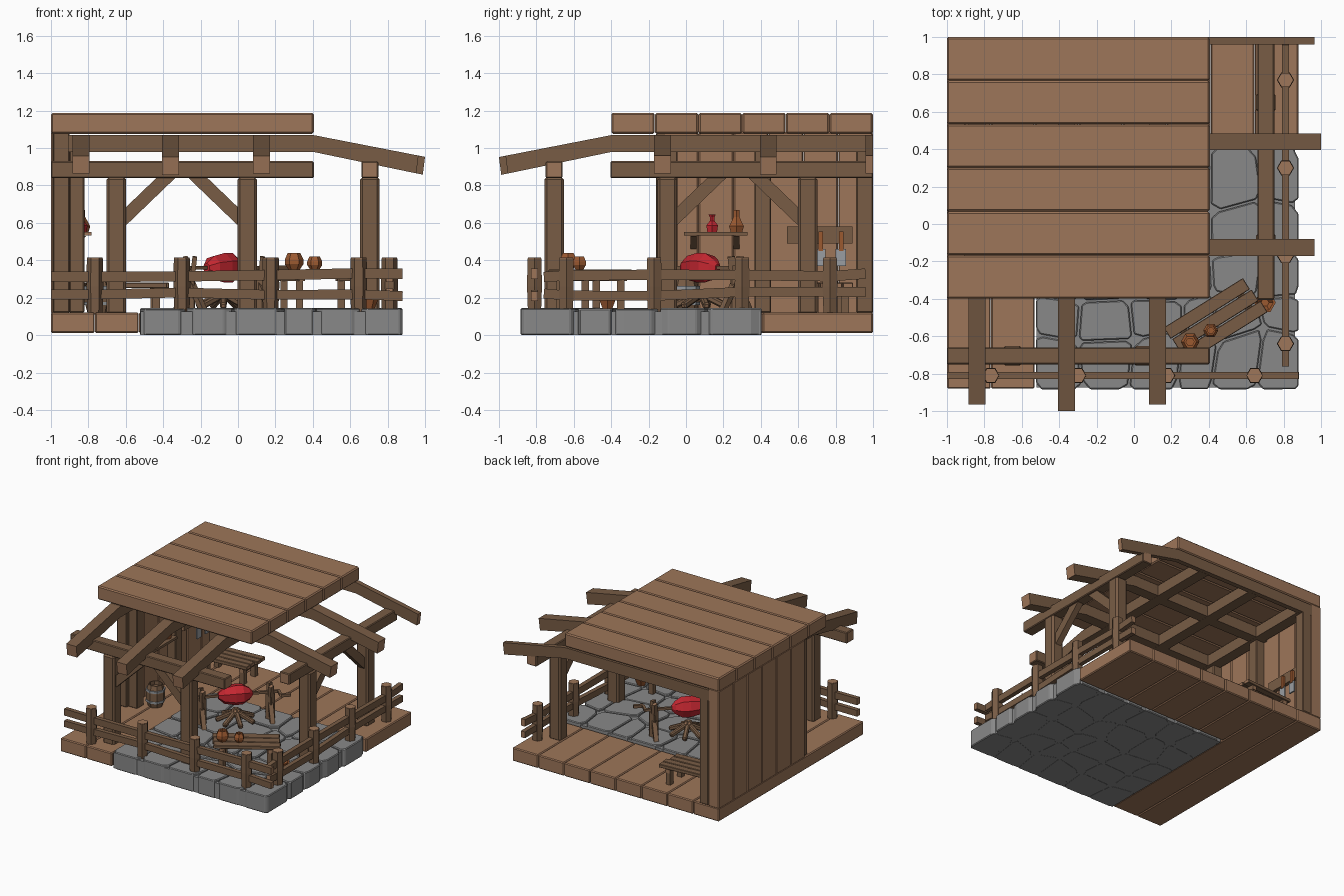
import bpy, bmesh, math, random
from mathutils import Vector, Matrix

if "Cube" in bpy.data.objects:
    bpy.data.objects.remove(bpy.data.objects["Cube"])

random.seed(4)

def mat(name, rgb):
    m = bpy.data.materials.new(name)
    m.diffuse_color = (*rgb, 1)
    m.use_nodes = True
    m.node_tree.nodes["Principled BSDF"].inputs["Base Color"].default_value = m.diffuse_color
    return m

PLANK = mat("light wood", (0.34, 0.18, 0.10))
BEAM = mat("dark wood", (0.19, 0.108, 0.06))
STONE = mat("grey stone", (0.25, 0.25, 0.25))
RED = mat("red", (0.55, 0.02, 0.03))
CLAY = mat("orange clay", (0.33, 0.10, 0.03))
STEEL = mat("grey steel", (0.32, 0.34, 0.36))

def finish(bm, name, *mats):
    bmesh.ops.recalc_face_normals(bm, faces=bm.faces)
    me = bpy.data.meshes.new(name)
    bm.to_mesh(me)
    bm.free()
    for m in mats:
        me.materials.append(m)
    ob = bpy.data.objects.new(name, me)
    bpy.context.collection.objects.link(ob)
    return ob

def beam(name, p0, p1, w, h, m=BEAM, end=PLANK, bevel=0.006):
    """Box from p0 to p1, w wide and h tall, with its own end colour."""
    p0, p1 = Vector(p0), Vector(p1)
    d = p1 - p0
    bm = bmesh.new()
    bmesh.ops.create_cube(bm, size=1)
    bmesh.ops.scale(bm, vec=(d.length, w, h), verts=bm.verts)
    if bevel:
        bmesh.ops.bevel(bm, geom=bm.edges[:], offset=bevel, segments=1, affect='EDGES')
    bm.normal_update()
    for f in bm.faces:
        f.material_index = int(abs(f.normal.x) > 0.9)
    x = d.normalized()
    up = Vector((0, 0, 1)) if abs(x.z) < 0.95 else Vector((0, 1, 0))
    y = up.cross(x).normalized()
    rot = Matrix((x, y, x.cross(y))).transposed().to_4x4()
    bmesh.ops.transform(bm, matrix=Matrix.Translation((p0 + p1) / 2) @ rot, verts=bm.verts)
    return finish(bm, name, m, end)

def prism(name, pts, vec, m=BEAM, end=None):
    """Polygon swept along vec; last side of the outline may get the end colour."""
    bm = bmesh.new()
    f = bm.faces.new([bm.verts.new(p) for p in pts])
    r = bmesh.ops.extrude_face_region(bm, geom=[f])
    bmesh.ops.translate(bm, vec=vec, verts=[v for v in r['geom'] if isinstance(v, bmesh.types.BMVert)])
    if end:
        a, b = Vector(pts[0]), Vector(pts[-1])
        mid = (a + b + Vector(vec)) / 2
        min(bm.faces, key=lambda q: (q.calc_center_median() - mid).length).material_index = 1
    return finish(bm, name, m, end or m)

def turned(name, loc, prof, n, m, rot=Matrix()):
    """Low-poly turned shape from (radius, height) pairs."""
    bm = bmesh.new()
    rings = [[bm.verts.new((r * math.cos(2 * math.pi * i / n), r * math.sin(2 * math.pi * i / n), z))
              for i in range(n)] for r, z in prof]
    for a, b in zip(rings, rings[1:]):
        for i in range(n):
            bm.faces.new((a[i], a[(i + 1) % n], b[(i + 1) % n], b[i]))
    bm.faces.new(rings[0])
    bm.faces.new(rings[-1])
    bmesh.ops.transform(bm, matrix=Matrix.Translation(loc) @ rot, verts=bm.verts)
    return finish(bm, name, m)

# wooden floor: two long planks, six short ones behind the stones
for i in range(8):
    x = -0.8825 + 0.235 * i
    beam("floor_plank", (x, -0.88 if i < 2 else 0.41, 0.066), (x, 1, 0.066), 0.233, 0.11, PLANK, PLANK, 0.007)

# stone paving
gx = [-0.53, -0.275, -0.03, 0.23, 0.41, 0.65, 0.885]
gy = [-0.89, -0.59, -0.38, -0.145, 0.10, 0.41]
nx, ny = len(gx) - 1, len(gy) - 1
grid = {}
for i, x in enumerate(gx):
    for j, y in enumerate(gy):
        jx = random.uniform(-0.05, 0.05) if 0 < i < nx and 0 < j < ny else 0
        jy = random.uniform(-0.05, 0.05) if 0 < i < nx and 0 < j < ny else 0
        grid[i, j] = Vector((x + jx, y + jy, 0))
for i in range(nx):
    for j in range(ny):
        c = [grid[i, j], grid[i + 1, j], grid[i + 1, j + 1], grid[i, j + 1]]
        mid = sum(c, Vector()) / 4
        c = [p + (mid - p).normalized() * 0.008 for p in c]
        pts = []
        for k in range(4):
            p = c[k]
            pts += [p + (c[k - 1] - p) * random.uniform(0.06, 0.2),
                    p + (c[(k + 1) % 4] - p) * random.uniform(0.06, 0.2)]
        ob = prism("paving_stone", pts, (0, 0, 0.143 + random.uniform(-0.004, 0.003)), STONE)
        bv = ob.modifiers.new("soft_edge", 'BEVEL')
        bv.width, bv.segments = 0.006, 1
beam("stone_bed", (-0.52, -0.24, 0.064), (0.86, -0.24, 0.064), 1.27, 0.126, STONE, STONE, 0)

# roof planks
for i in range(6):
    y = -0.2833 + 0.2333 * i
    beam("roof_plank", (-1, y, 1.132), (0.405, y, 1.132), 0.232, 0.112, PLANK, PLANK, 0.009)

# left wall planks with studs inside
for i in range(6):
    y = -0.0267 + 0.1867 * i
    beam("wall_plank", (-0.95, y, 0.115), (-0.95, y, 1.085), 0.10, 0.1855, PLANK, PLANK, 0.007)
beam("wall_end_post", (-0.945, -0.13, 0.12), (-0.945, -0.13, 1.08), 0.09, 0.06)
for y in (-0.09, 0.41, 0.955):
    beam("wall_stud", (-0.862, y, 0.12), (-0.862, y, 1.0), 0.08, 0.09)

# rafters, level under the roof and sloping down past its edge
def profile(back, tip):
    drop = (tip - 0.4) * 0.195
    return [(tip, 1.07 - drop), (0.4, 1.07), (back, 1.07), (back, 0.98), (0.4, 0.98), (tip - 0.012, 0.975 - drop)]
for y, w, tip in ((-0.17, 0.09, 0.965), (0.395, 0.09, 1.0), (0.96, 0.04, 0.965)):
    prism("side_rafter", [(a, y, z) for a, z in profile(-0.91, tip)], (0, w, 0), BEAM, PLANK)
for x, tip in ((-0.885, 0.965), (-0.405, 1.0), (0.08, 0.965)):
    prism("front_rafter", [(x, -a, z - 0.001) for a, z in profile(-0.97, tip)], (0.09, 0, 0), BEAM, PLANK)

# supporting beams, posts and braces on the two open sides
beam("front_beam", (-1, -0.705, 0.885), (0.405, -0.705, 0.885), 0.09, 0.09)
beam("side_beam", (0.705, -0.405, 0.885), (0.705, 1, 0.885), 0.09, 0.09)
def open_side(name, at, a, b):
    for s in (a, b):
        p = at(s)
        beam(name + "_post", (*p, 0.11), (*p, 0.845), 0.105, 0.105, bevel=0.014)
    for s, d in ((a, 1), (b, -1)):
        beam(name + "_brace", (*at(s + d * 0.03), 0.615), (*at(s + d * 0.29), 0.865), 0.05, 0.07, bevel=0)
open_side("front", lambda s: (s, -0.705), -0.65, 0.05)
open_side("side", lambda s: (0.705, s), -0.10, 0.65)

# fences with hexagonal posts
def fence(name, at, lo, hi, posts):
    for s in posts:
        turned(name + "_post", (*at(s), 0.11), [(0.04, 0), (0.046, 0.15), (0.043, 0.30)], 6, BEAM)
        turned(name + "_post_top", (*at(s), 0.408), [(0.041, 0), (0.041, 0.006)], 6, PLANK)
    stops = sorted([lo, hi, *posts])
    for z, h in ((0.318, 0.055), (0.22, 0.052)):
        hts = [z + random.uniform(-0.012, 0.012) for _ in stops]
        for k in range(len(stops) - 1):
            beam(name + "_rail", (*at(stops[k]), hts[k]), (*at(stops[k + 1]), hts[k + 1]), 0.036, h, bevel=0)
fence("front_fence", lambda s: (s, -0.81), -1, 0.88, (-0.765, -0.30, 0.175, 0.645))
fence("side_fence", lambda s: (0.81, s), -0.76, 0.96, (-0.64, -0.17, 0.30, 0.77))

# benches: planks on legs
def bench(name, x, y, top, length, width, ang, boards):
    d = Vector((math.cos(ang), math.sin(ang), 0))
    n = Vector((-d.y, d.x, 0))
    c = Vector((x, y, top - 0.014))
    bw = width / boards
    for k in range(boards):
        o = c + n * (bw * (k + 0.5) - width / 2)
        s = d * random.uniform(-0.015, 0.015)
        beam(name + "_board", o - d * length / 2 + s, o + d * length / 2 + s, bw - 0.006, 0.028, bevel=0.003)
    for s in (-1, 1):
        e = c + d * s * length * 0.36 - Vector((0, 0, 0.03))
        beam(name + "_crossbar", e - n * width * 0.45, e + n * width * 0.45, 0.04, 0.035, bevel=0)
        for t in (-1, 1):
            q = e + n * t * width * 0.34
            beam(name + "_leg", (q.x, q.y, 0.11), q, 0.04, 0.04, bevel=0)
bench("pot_bench", 0.44, -0.51, 0.35, 0.50, 0.23, math.radians(32), 3)
bench("work_table", -0.60, 0.76, 0.28, 0.44, 0.24, math.radians(4), 4)

# clay pots on the bench and bowl on the ground
for x, y, k in ((0.30, -0.63, 1.0), (0.41, -0.57, 0.8)):
    turned("clay_pot", (x, y, 0.35), [(0.03 * k, 0), (0.05 * k, 0.03 * k), (0.05 * k, 0.055 * k),
           (0.034 * k, 0.088 * k), (0.022 * k, 0.088 * k), (0.022 * k, 0.06 * k)], 6, CLAY)
turned("clay_bowl", (0.70, -0.42, 0.142), [(0.03, 0), (0.058, 0.065), (0.045, 0.065), (0.022, 0.02)], 6, CLAY)

# barrel by the wall
turned("barrel", (-0.75, 0.0, 0.12), [(0.055, 0), (0.072, 0.06), (0.072, 0.12), (0.055, 0.18), (0.046, 0.18), (0.046, 0.15)], 8, BEAM)
for z in (0.04, 0.125):
    turned("barrel_hoop", (-0.75, 0.0, 0.12 + z), [(0.074, 0), (0.075, 0.018)], 8, STEEL)

# roast on a spit between two forked stands
C = Vector((-0.075, 0.08, 0.36))
D = Vector((math.cos(0.8), math.sin(0.8), 0))
N = Vector((-D.y, D.x, 0))
turned("roast", C, [(0.025, -0.135), (0.065, -0.09), (0.082, -0.01), (0.08, 0.05), (0.05, 0.10), (0.02, 0.125)],
       7, RED, D.to_track_quat('Z', 'Y').to_matrix().to_4x4())
beam("spit_rod", C - D * 0.33, C + D * 0.33, 0.02, 0.02, bevel=0)
beam("spit_crank", C + D * 0.325, C + D * 0.325 + N * -0.08, 0.02, 0.02, bevel=0)
beam("spit_handle", C + D * 0.325 - N * 0.08, C + D * 0.40 - N * 0.08, 0.024, 0.024, bevel=0)
for s in (-1, 1):
    e = C + D * s * 0.26
    low = Vector((e.x, e.y, 0.13))
    beam("spit_stand", low, e - Vector((0, 0, 0.01)), 0.055, 0.055)
    for t in (-1, 1):
        beam("spit_fork", e + N * t * 0.022 - Vector((0, 0, 0.03)), e + N * t * 0.035 + Vector((0, 0, 0.06)), 0.025, 0.04, bevel=0)
        beam("stand_brace", low + N * t * 0.10, e - Vector((0, 0, 0.07)), 0.035, 0.03, bevel=0)

# firewood pile
for k in range(7):
    a = k * 2 * math.pi / 7 + 0.2
    o = Vector((math.cos(a), math.sin(a), 0))
    g = Vector((C.x, C.y, 0))
    beam("fire_log", g + o * 0.15 + Vector((0, 0, 0.155)), g - o * 0.03 + Vector((0, 0, 0.235)), 0.035, 0.035, bevel=0.008)

# wall shelf with bottles
beam("shelf", (-0.842, -0.01, 0.542), (-0.842, 0.33, 0.542), 0.12, 0.02, bevel=0)
for y in (0.04, 0.27):
    prism("shelf_bracket", [(-0.9, y - 0.015, 0.53), (-0.81, y - 0.015, 0.53), (-0.9, y - 0.015, 0.46)], (0, 0.03, 0))
turned("red_bottle", (-0.84, 0.14, 0.552), [(0.03, 0), (0.036, 0.035), (0.015, 0.058), (0.015, 0.08), (0.022, 0.092)], 6, RED)
turned("clay_bottle", (-0.835, 0.27, 0.552), [(0.036, 0), (0.045, 0.03), (0.018, 0.08), (0.018, 0.118)], 6, CLAY)

# tool rack with two cleavers
beam("tool_rack", (-0.885, 0.54, 0.535), (-0.885, 0.89, 0.535), 0.03, 0.09, bevel=0)
for y in (0.72, 0.83):
    beam("cleaver_handle", (-0.86, y, 0.45), (-0.86, y, 0.555), 0.022, 0.024, CLAY, CLAY, 0)
    beam("cleaver_blade", (-0.86, y - 0.03, 0.415), (-0.86, y + 0.025, 0.415), 0.012, 0.09, STEEL, STEEL, 0)
